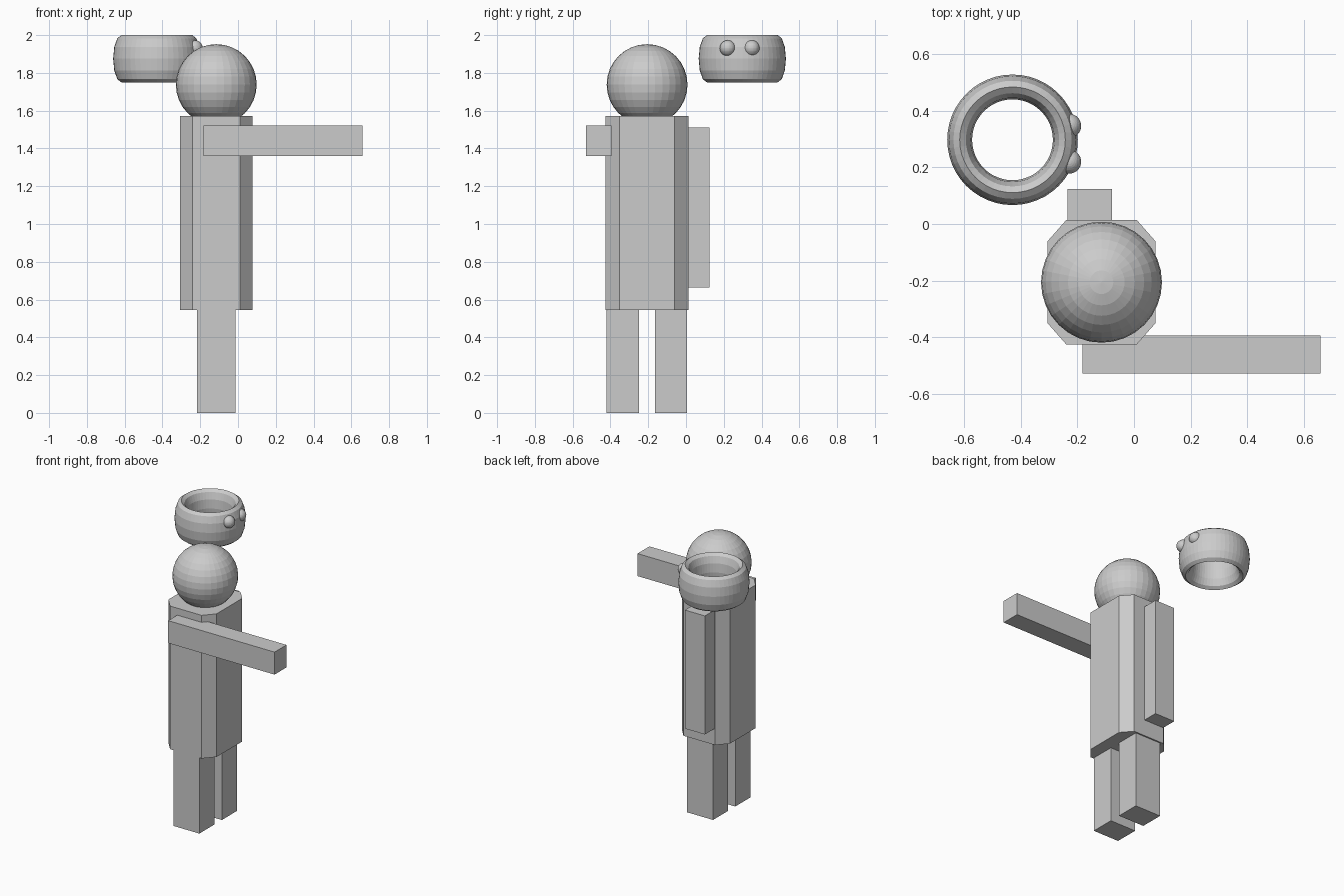
import bpy, bmesh, math

if "Cube" in bpy.data.objects:
    bpy.data.objects.remove(bpy.data.objects["Cube"])


def finish(name, bm):
    bmesh.ops.recalc_face_normals(bm, faces=bm.faces)
    mesh = bpy.data.meshes.new(name)
    bm.to_mesh(mesh)
    bm.free()
    obj = bpy.data.objects.new(name, mesh)
    bpy.context.collection.objects.link(obj)
    return obj


def prism(name, outline, z0, z1):
    bm = bmesh.new()
    face = bm.faces.new([bm.verts.new((x, y, z0)) for x, y in outline])
    ext = bmesh.ops.extrude_face_region(bm, geom=[face], use_keep_orig=True)
    top = [v for v in ext["geom"] if isinstance(v, bmesh.types.BMVert)]
    bmesh.ops.translate(bm, verts=top, vec=(0, 0, z1 - z0))
    return finish(name, bm)


def box(name, x0, x1, y0, y1, z0, z1):
    return prism(name, [(x0, y0), (x1, y0), (x1, y1), (x0, y1)], z0, z1)


def ball(name, center, radius):
    bm = bmesh.new()
    bmesh.ops.create_uvsphere(bm, u_segments=32, v_segments=16, radius=radius)
    bmesh.ops.translate(bm, verts=bm.verts, vec=center)
    return finish(name, bm)


# Torso: box with chamfered upright edges
cx, cy, hx, hy, bx, by = -0.115, -0.206, 0.191, 0.220, 0.066, 0.075
half = [(hx, -hy + by), (hx, hy - by), (hx - bx, hy), (-hx + bx, hy)]
octagon = [(cx + s * x, cy + s * y) for s in (1, -1) for x, y in half]
prism("torso", octagon, 0.546, 1.571)

# Head
ball("head", (cx, cy, 1.738), 0.214)

# Legs
box("leg_right", -0.217, -0.012, -0.420, -0.248, 0, 0.56)
box("leg_left", -0.217, -0.012, -0.165, 0.004, 0, 0.56)

# Raised arm and hanging arm
box("arm_raised", -0.183, 0.66, -0.529, -0.394, 1.36, 1.521)
box("arm_hanging", -0.236, -0.078, -0.012, 0.124, 0.663, 1.512)

# Floating headband: torus stretched in height
rx, ry = -0.43, 0.298
bpy.ops.mesh.primitive_torus_add(location=(rx, ry, 1.875), major_segments=48,
                                 minor_segments=12, major_radius=0.187,
                                 minor_radius=0.044)
ring = bpy.context.object
ring.name = "headband"
ring.scale.z = 0.125 / 0.044

# Two studs on the band
for i, side in enumerate((-1, 1)):
    ball(f"stud_{i + 1}", (-0.229, ry - 0.014 + side * 0.0635, 1.931), 0.042)
